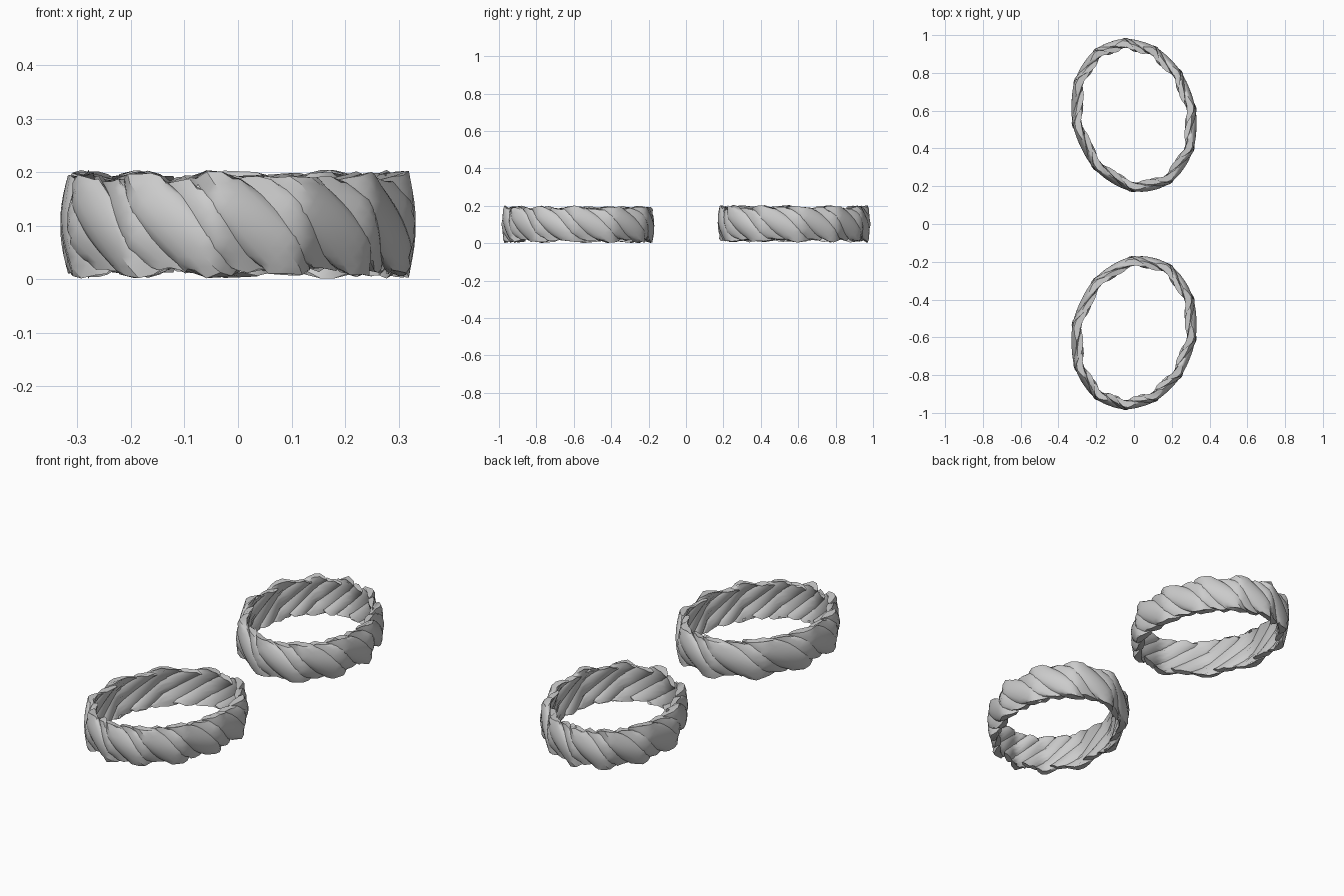
import bpy, bmesh, math, random
from mathutils import Vector

cube = bpy.data.objects.get("Cube")
if cube:
    bpy.data.objects.remove(cube, do_unlink=True)
random.seed(4)

LINKS = 11
PITCH = math.tau / LINKS
STEPS = 12
SIDES = 14
HEIGHT = 0.205
CENTRE_Y = 0.575
RX, RY, SLANT = 0.307, 0.382, 0.04

grey = bpy.data.materials.new("light grey")
grey.use_nodes = True
colour = (0.6, 0.6, 0.6, 1)
grey.diffuse_color = colour
grey.node_tree.nodes["Principled BSDF"].inputs["Base Color"].default_value = colour


def ring_point(t, out, z):
    """Point on the slanted oval; links are nearly straight, with proud joints."""
    a = t - 0.05
    a -= 0.15 * math.sin(a - math.radians(65))
    along_link = (t / PITCH) % 1
    out += 0.02 * (2 * along_link - 1) ** 2 - 0.007
    x = RX * math.cos(a) - SLANT * math.sin(a)
    y = RY * math.sin(a)
    tangent = Vector((-RX * math.sin(a) - SLANT * math.cos(a), RY * math.cos(a)))
    normal = Vector((tangent.y, -tangent.x)).normalized()
    return Vector((x + normal.x * out, CENTRE_Y + y + normal.y * out, z))


def add_strand(bm, start, half_width, thickness, inset, top, bottom):
    """One lens-shaped strand sweeping diagonally down the band."""
    rows = []
    for i in range(STEPS):
        u = i / (STEPS - 1)
        end = 1 - 2 * u
        bulge = math.sin(math.pi * u)
        row = []
        for j in range(SIDES):
            v = math.tau * j / SIDES
            c, s = math.cos(v), math.sin(v)
            t = start + PITCH * u + half_width * (0.85 + 0.15 * bulge) * c
            lens = thickness * (0.75 + 0.25 * bulge) * s * abs(s) ** 0.4
            out = lens + 0.012 * end * c + 0.018 * bulge - 0.012 - inset
            # Crowned, slightly ragged ends
            z = top + (bottom - top) * u - 0.012 * c * c * end ** 3
            if i in (0, STEPS - 1):
                z += random.uniform(-0.006, 0.006)
            row.append(bm.verts.new(ring_point(t, out, z)))
        rows.append(row)
    for upper, lower in zip(rows, rows[1:]):
        for j in range(SIDES):
            k = (j + 1) % SIDES
            bm.faces.new((upper[j], lower[j], lower[k], upper[k]))
    bm.faces.new(rows[0])
    bm.faces.new(rows[-1][::-1])


# Twisted band: a broad strand and a narrower, recessed one for each link
bm = bmesh.new()
for n in range(LINKS):
    add_strand(bm, PITCH * n, PITCH * random.uniform(0.38, 0.44), 0.023, 0,
               HEIGHT - 0.006, 0.008)
    add_strand(bm, PITCH * (n + 0.5), PITCH * random.uniform(0.36, 0.42), 0.019, 0.006,
               HEIGHT - 0.016, 0.018)
bmesh.ops.recalc_face_normals(bm, faces=bm.faces)
mesh = bpy.data.meshes.new("twisted_band")
bm.to_mesh(mesh)
bm.free()
mesh.materials.append(grey)

back_ring = bpy.data.objects.new("back_twisted_ring", mesh)
bpy.context.collection.objects.link(back_ring)
bpy.ops.object.select_all(action="DESELECT")
back_ring.select_set(True)
bpy.context.view_layer.objects.active = back_ring
bpy.ops.object.shade_smooth_by_angle(angle=math.radians(40))

# The same ring turned over for the front
front_ring = back_ring.copy()
front_ring.name = "front_twisted_ring"
front_ring.rotation_euler.x = math.pi
front_ring.location.z = HEIGHT
bpy.context.collection.objects.link(front_ring)
